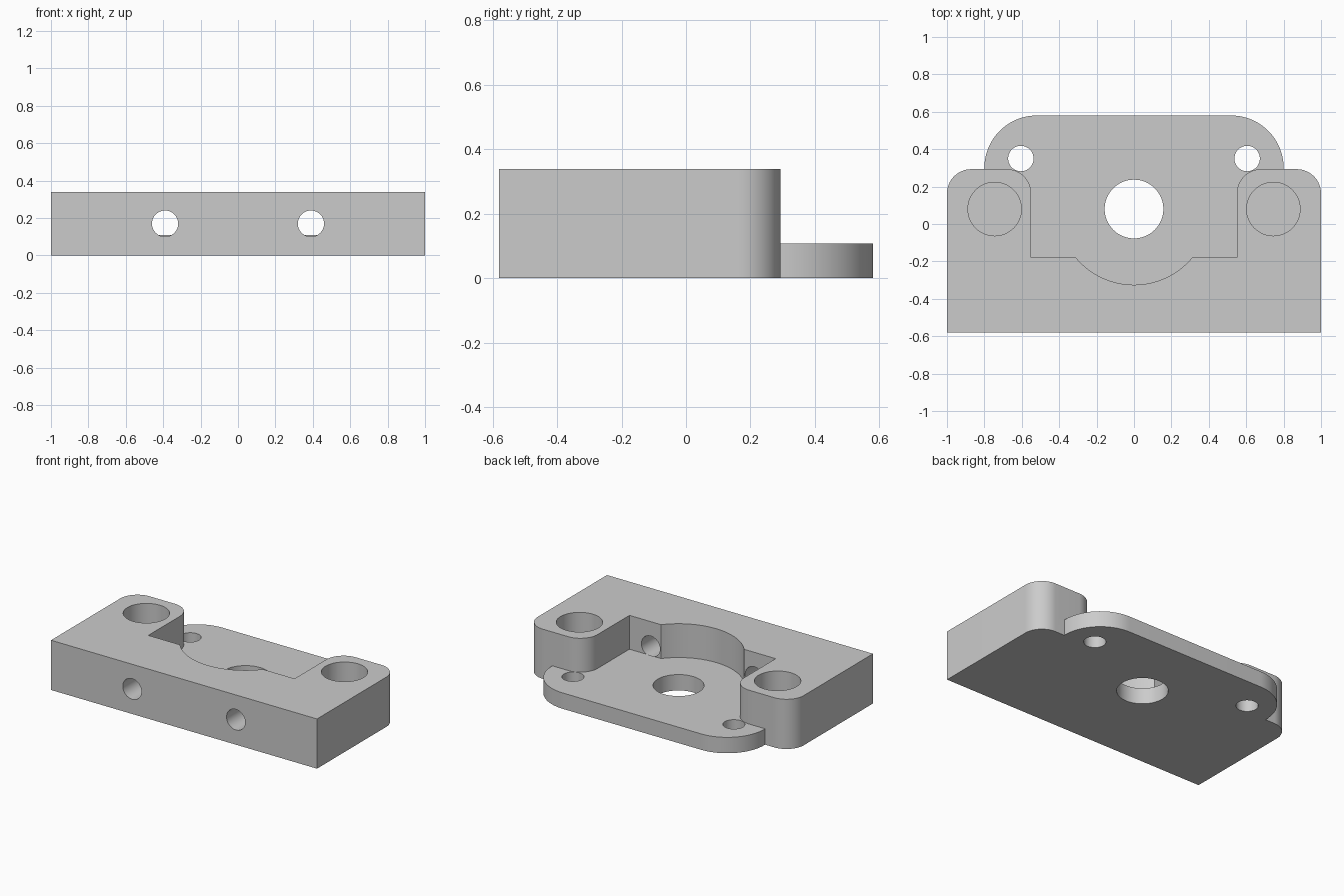
import bpy, bmesh
from math import cos, sin, radians, asin, degrees, pi
from mathutils import Matrix

if "Cube" in bpy.data.objects:
    bpy.data.objects.remove(bpy.data.objects["Cube"], do_unlink=True)

HEIGHT, FLOOR = 0.338, 0.108      # block height, plate thickness
FRONT, BACK = -0.58, 0.58
SHOULDER = 0.293                  # back of the tall block
FILLET = 0.13
BORE_Y = 0.08

grey = bpy.data.materials.new("machined grey")
grey.use_nodes = True
grey.diffuse_color = (0.6, 0.6, 0.6, 1)
grey.node_tree.nodes["Principled BSDF"].inputs["Base Color"].default_value = (0.6, 0.6, 0.6, 1)


def arc(cx, cy, r, start, end, steps=16):
    angles = [radians(start + (end - start) * i / steps) for i in range(steps + 1)]
    return [(cx + r * cos(a), cy + r * sin(a)) for a in angles]


def mirrored(half):
    """Close a right-hand half outline with its mirror image."""
    return half + [(-x, y) for x, y in reversed(half) if abs(x) > 1e-5]


def make_object(name, bm):
    bmesh.ops.recalc_face_normals(bm, faces=bm.faces[:])
    mesh = bpy.data.meshes.new(name)
    bm.to_mesh(mesh)
    bm.free()
    obj = bpy.data.objects.new(name, mesh)
    bpy.context.collection.objects.link(obj)
    mesh.materials.append(grey)
    return obj


def prism(name, outline, z0, z1):
    bm = bmesh.new()
    face = bm.faces.new([bm.verts.new((x, y, z0)) for x, y in outline])
    top = bmesh.ops.extrude_face_region(bm, geom=[face])["geom"]
    bmesh.ops.translate(bm, vec=(0, 0, z1 - z0),
                        verts=[g for g in top if isinstance(g, bmesh.types.BMVert)])
    return make_object(name, bm)


def drill(name, x, y, z, radius, depth, along_y=False):
    bm = bmesh.new()
    turn = Matrix.Rotation(pi / 2, 4, "X") if along_y else Matrix()
    bmesh.ops.create_cone(bm, cap_ends=True, segments=64, radius1=radius, radius2=radius,
                          depth=depth, matrix=Matrix.Translation((x, y, z)) @ turn)
    return make_object(name, bm)


# Full silhouette: tall block with the mounting plate at the back
silhouette = [(1, FRONT)]
silhouette += arc(1 - FILLET, SHOULDER - FILLET, FILLET, 0, 90)
silhouette += arc(0.52, 0.30, 0.28, 0, 90, 24)
silhouette.insert(-25, (0.80, SHOULDER))
bracket = prism("mounting_bracket", mirrored(silhouette), 0, HEIGHT)

# Pocket with a curved front recess and rounded mouth
wall_y, recess_r = -0.178, 0.405
edge = degrees(asin((wall_y - BORE_Y) / recess_r))
pocket = arc(0, BORE_Y, recess_r, -90, edge, 24) + [(0.55, wall_y)]
pocket += arc(0.55 + FILLET, SHOULDER - FILLET, FILLET, 180, 90)
pocket += [(0.84, SHOULDER), (0.84, BACK + 0.1)]
cutters = [prism("pocket_cutter", mirrored(pocket), FLOOR, HEIGHT + 0.1)]

# Central bore, then the paired holes
cutters.append(drill("bore_cutter", 0, BORE_Y, 0, 0.157, 0.6))
for side, sign in (("left", 1), ("right", -1)):
    blind = HEIGHT + 0.1 - FLOOR
    cutters += [
        drill(side + "_plate_hole_cutter", sign * 0.605, 0.35, 0, 0.068, 0.6),
        drill(side + "_socket_cutter", sign * 0.745, BORE_Y, FLOOR + blind / 2, 0.143, blind),
        drill(side + "_front_hole_cutter", sign * 0.39, (FRONT - 0.1 + wall_y) / 2, 0.17,
              0.07, wall_y - FRONT + 0.1, along_y=True),
    ]

for cutter in cutters:
    cut = bracket.modifiers.new(cutter.name, "BOOLEAN")
    cut.operation, cut.solver, cut.object = "DIFFERENCE", "EXACT", cutter

# Bake the cuts, drop the cutters and smooth the curved walls
bpy.ops.object.select_all(action="DESELECT")
bpy.context.view_layer.objects.active = bracket
bracket.select_set(True)
for name in [m.name for m in bracket.modifiers]:
    bpy.ops.object.modifier_apply(modifier=name)
for cutter in cutters:
    bpy.data.objects.remove(cutter, do_unlink=True)
bpy.ops.object.shade_smooth_by_angle(angle=radians(30))
